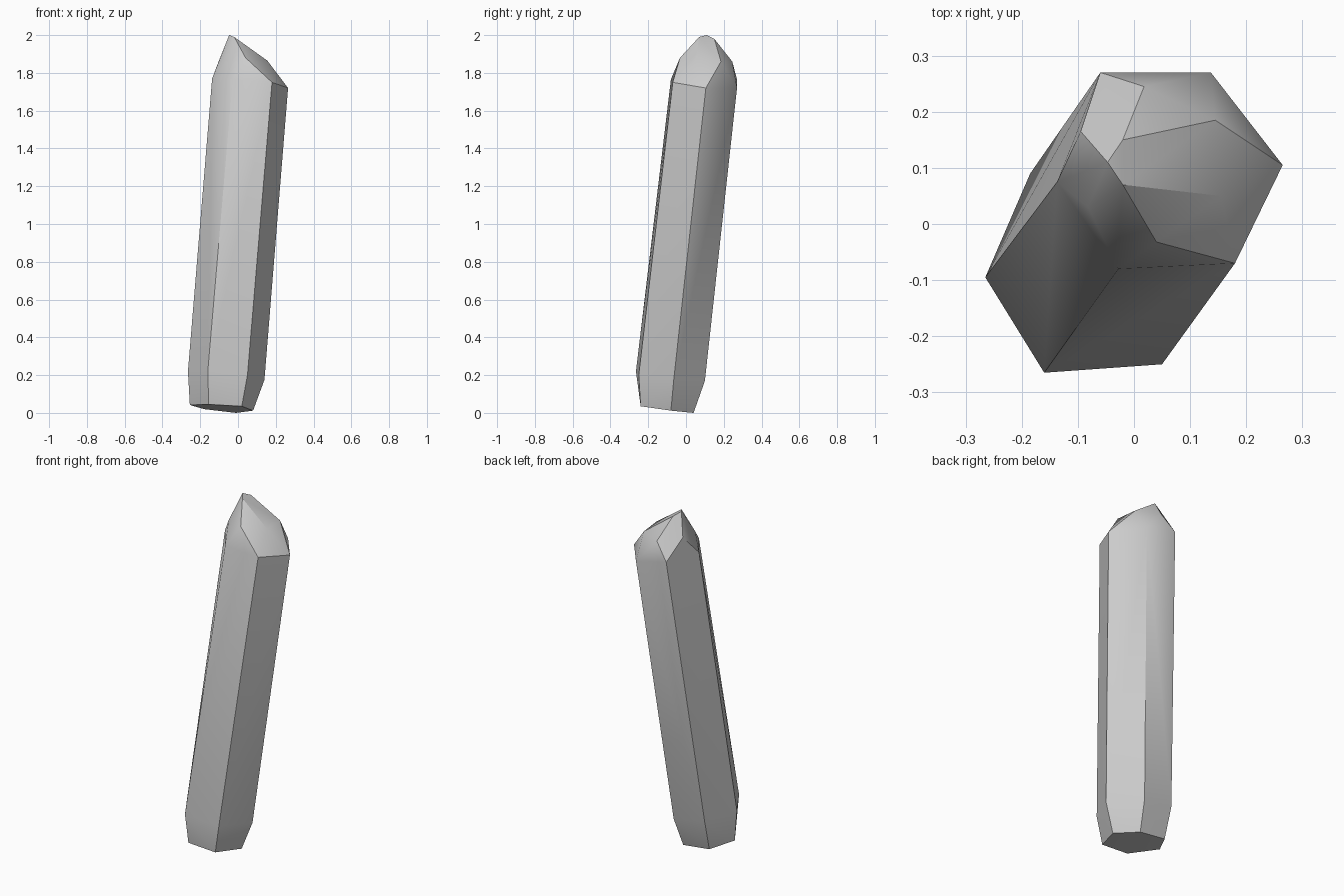
import bpy
import bmesh
import math

cube = bpy.data.objects.get("Cube")
if cube:
    bpy.data.objects.remove(cube, do_unlink=True)

# Crystal colour
stone = bpy.data.materials.new("grey_stone")
stone.use_nodes = True
colour = (0.6, 0.6, 0.6, 1)
stone.diffuse_color = colour
stone.node_tree.nodes["Principled BSDF"].inputs["Base Color"].default_value = colour

# Six-sided base cut, lower shoulder and upper shoulder of the leaning shaft
base = [(-.155, -.24, .045), (.02, -.24, .035), (.08, -.08, .012),
        (-.01, .04, 0), (-.18, .04, .02), (-.255, -.09, .042)]
lower = [(-.16, -.265, .22), (.05, -.25, .2), (.14, -.065, .175),
         (.01, .1, .17), (-.185, .09, .2), (-.265, -.095, .22)]
upper = [(-.028, -.08, 1.765), (.18, -.07, 1.75), (.265, .105, 1.72),
         (.137, .27, 1.72), (-.06, .27, 1.765), (-.137, .075, 1.77)]

# Facet corners of the pointed tip, then its short blunt summit
facets = [(-.082, .03, 1.86), (.04, -.032, 1.88), (.155, .05, 1.865),
          (.145, .185, 1.86), (.018, .245, 1.86), (-.095, .165, 1.88)]
summit = [(-.047, .11, 2), (-.02, .07, 1.99), (-.02, .15, 1.98)]

# Wrap the corners in one closed faceted skin
bm = bmesh.new()
for point in base + lower + upper + facets + summit:
    bm.verts.new(point)
hull = bmesh.ops.convex_hull(bm, input=bm.verts)
loose = {g for g in hull["geom_interior"] + hull["geom_unused"]
         if isinstance(g, bmesh.types.BMVert)}
bmesh.ops.delete(bm, geom=list(loose), context="VERTS")
bmesh.ops.dissolve_limit(bm, angle_limit=math.radians(3),
                         verts=bm.verts, edges=bm.edges)
bmesh.ops.recalc_face_normals(bm, faces=bm.faces)

mesh = bpy.data.meshes.new("crystal")
bm.to_mesh(mesh)
bm.free()
mesh.materials.append(stone)
crystal = bpy.data.objects.new("crystal", mesh)
bpy.context.collection.objects.link(crystal)

# Soft shallow bends, crisp facet edges
bpy.context.view_layer.objects.active = crystal
crystal.select_set(True)
bpy.ops.object.shade_smooth_by_angle(angle=math.radians(30))
